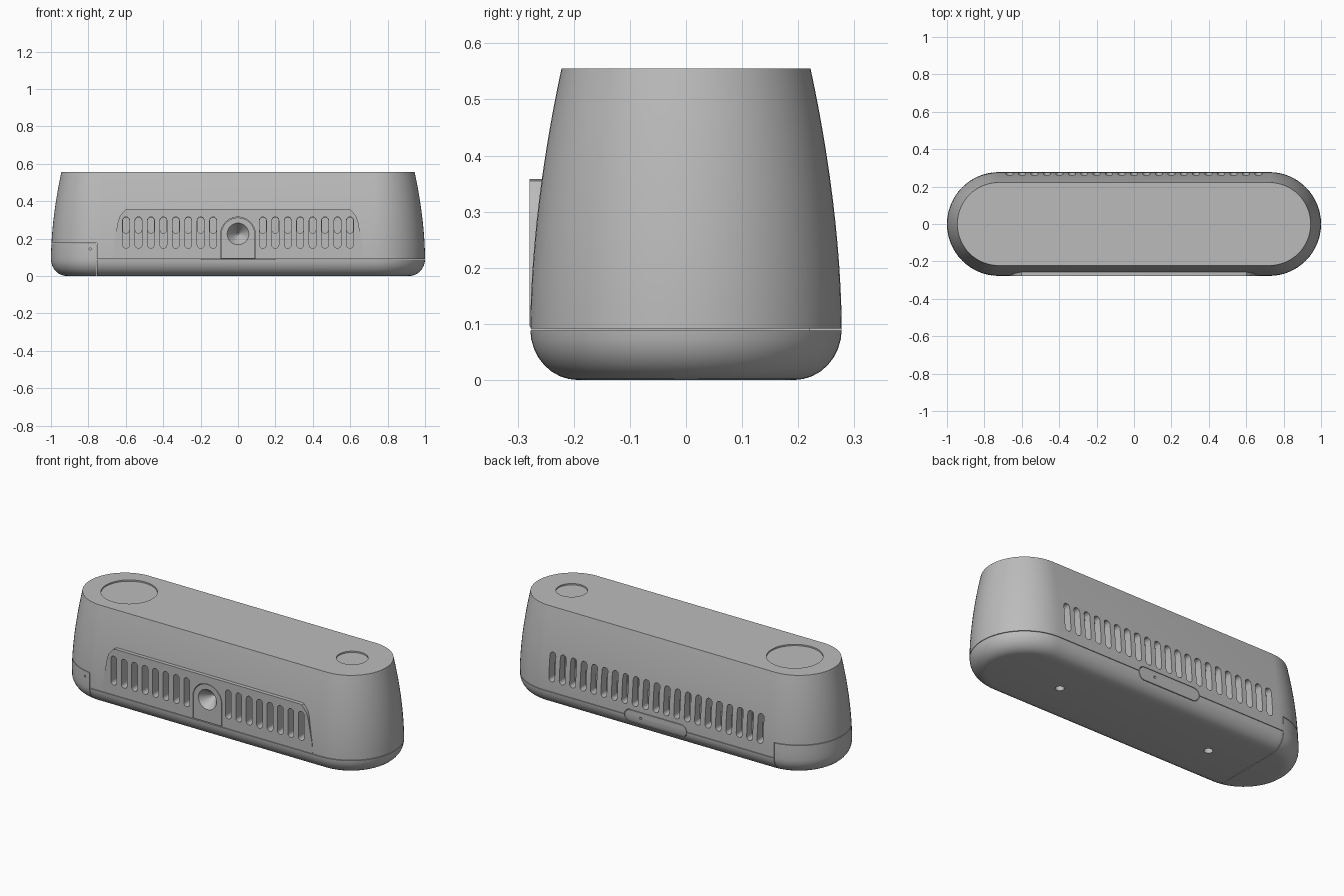
import bpy, bmesh
from math import sin, cos, pi, radians
from mathutils import Matrix

if "Cube" in bpy.data.objects:
    bpy.data.objects.remove(bpy.data.objects["Cube"])

grey = bpy.data.materials.new("matte grey")
grey.use_nodes = True
grey.diffuse_color = (0.5, 0.5, 0.5, 1)
grey.node_tree.nodes["Principled BSDF"].inputs["Base Color"].default_value = (0.5, 0.5, 0.5, 1)

CORE = 0.7225   # half distance between the end-round centres
WIDE = 0.2775   # largest half depth
HEIGHT = 0.555
SEAM = 0.09
GAP = 0.0015    # half width of the part lines


def finish(name, bm):
    bmesh.ops.recalc_face_normals(bm, faces=bm.faces)
    mesh = bpy.data.meshes.new(name)
    bm.to_mesh(mesh)
    bm.free()
    mesh.materials.append(grey)
    ob = bpy.data.objects.new(name, mesh)
    bpy.context.collection.objects.link(ob)
    return ob


def stadium(cx, cy, r, half, upright=False, n=8):
    pts = []
    for side in (1, -1):
        for i in range(n + 1):
            a = -pi / 2 + pi * i / n
            u, v = side * (half + r * cos(a)), side * r * sin(a)
            pts.append((cx - v, cy + u) if upright else (cx + u, cy + v))
    return pts


def circle(cx, cy, r, n=48):
    return [(cx + r * cos(2 * pi * i / n), cy + r * sin(2 * pi * i / n)) for i in range(n)]


def box(x0, x1, z0, z1):
    return [(x0, z0), (x1, z0), (x1, z1), (x0, z1)]


def prism(outlines, a, b, axis="Y", name="cutter"):
    bm = bmesh.new()
    for pts in outlines:
        rings = [[bm.verts.new((u, t, v) if axis == "Y" else (u, v, t)) for u, v in pts]
                 for t in (a, b)]
        bridge(bm, rings)
    return finish(name, bm)


def bridge(bm, rings):
    n = len(rings[0])
    for low, high in zip(rings, rings[1:]):
        for i in range(n):
            j = (i + 1) % n
            bm.faces.new((low[i], low[j], high[j], high[i]))
    bm.faces.new(rings[0][::-1])
    bm.faces.new(rings[-1])


def boolean(ob, cutter, operation="DIFFERENCE"):
    mod = ob.modifiers.new("cut", "BOOLEAN")
    mod.operation, mod.solver, mod.object = operation, "EXACT", cutter
    bpy.context.view_layer.update()
    graph = bpy.context.evaluated_depsgraph_get()
    mesh = bpy.data.meshes.new_from_object(ob.evaluated_get(graph))
    ob.modifiers.clear()
    ob.data = mesh
    bpy.data.objects.remove(cutter)


def piece(name, source, cutter):
    ob = bpy.data.objects.new(name, source.data.copy())
    bpy.context.collection.objects.link(ob)
    boolean(ob, cutter, "INTERSECT")
    return ob


# Whole body: rounded underside, then walls curving in toward the top
profile = []
for i in range(9):
    a = pi / 2 * i / 8
    profile.append((SEAM * (1 - cos(a)), WIDE - 0.085 * (1 - sin(a))))
for i in range(1, 13):
    t = i / 12
    profile.append((SEAM + (HEIGHT - SEAM) * t, WIDE - 0.0555 * t ** 1.8))
bm = bmesh.new()
bridge(bm, [[bm.verts.new((x, y, z)) for x, y in stadium(0, 0, r, CORE, n=32)]
            for z, r in profile])
body = finish("body", bm)

# Raised front panel with sloping sides
half_panel = [(0.672, 0.095), (0.668, 0.15), (0.642, 0.29), (0.632, 0.32), (0.602, 0.355), (0.59, 0.358)]
panel = prism([half_panel + [(-x, z) for x, z in half_panel[::-1]]], -0.2785, -0.2)
boolean(body, panel, "UNION")


# Regions that split the body into parts
def arch(shrink):
    r = 0.093 - shrink
    top = [(r * cos(pi * i / 24), 0.222 + r * sin(pi * i / 24)) for i in range(25)]
    return [(-r, SEAM + GAP + shrink), (r, SEAM + GAP + shrink)] + top


def tab(shrink):
    return stadium(0, 0.088, 0.037 - shrink, 0.163)


STEP_X, STEP_Z = -0.755, 0.176
shell = piece("upper_shell", body, prism([[
    (-2, STEP_Z + GAP), (STEP_X + GAP, STEP_Z + GAP), (STEP_X + GAP, SEAM + GAP),
    (2, SEAM + GAP), (2, 1), (-2, 1)]], -1, 1))
tray = piece("base_tray", body, prism([box(STEP_X + GAP, 2, -1, SEAM - GAP)], -1, 1))
end_cap = piece("end_cap", body, prism([box(-2, STEP_X - GAP, -1, STEP_Z - GAP)], -1, 1))
lens_mount = piece("lens_mount", body, prism([arch(2 * GAP)], -1, -0.2))
rear_tab = piece("rear_tab", body, prism([tab(2 * GAP)], 0.22, 1))
bpy.data.objects.remove(body)

# Sockets for the inserted parts
boolean(shell, prism([arch(0)], -1, -0.2))
for part in (shell, tray):
    boolean(part, prism([tab(0)], 0.22, 1))

# Vent slots, with a deeper upper half behind each
PITCH = 0.0665
front = [s * (2 + i) * PITCH for i in range(8) for s in (-1, 1)]
rear = [i * PITCH for i in range(-10, 11)]
for xs, side in ((front, -1), (rear, 1)):
    boolean(shell, prism([stadium(x, 0.232, 0.0185, 0.065, True) for x in xs],
                         side * 0.225, side * 0.4))
    boolean(shell, prism([stadium(x, 0.271, 0.0175, 0.025, True) for x in xs],
                         side * 0.17, side * 0.23))

# Round recesses on the top
for x, r in ((-0.695, 0.148), (0.73, 0.083)):
    boolean(shell, prism([circle(x, 0, r, 64)], HEIGHT - 0.008, 1, "Z"))

# Conical lens opening
bm = bmesh.new()
bmesh.ops.create_cone(bm, cap_ends=True, segments=48, radius1=0.059, radius2=0.006, depth=0.07,
                      matrix=Matrix.Translation((0, -0.245, 0.225)) @ Matrix.Rotation(-pi / 2, 4, "X"))
boolean(lens_mount, finish("cutter", bm))

# Pin hole in the rear tab, pin hole in the end cap, screw holes underneath
boolean(rear_tab, prism([circle(0.095, 0.09, 0.007, 16)], 0.25, 1))
boolean(end_cap, prism([circle(-0.79, 0.145, 0.006, 16)], -1, -0.25))
boolean(tray, prism([circle(x, 0, 0.023, 32) for x in (-0.49, 0.49)], -1, 0.03, "Z"))

# Smooth curved walls, sharp edges
for ob in (shell, tray, end_cap, lens_mount, rear_tab):
    bpy.ops.object.select_all(action="DESELECT")
    ob.select_set(True)
    bpy.context.view_layer.objects.active = ob
    bpy.ops.object.shade_smooth_by_angle(angle=radians(25))
